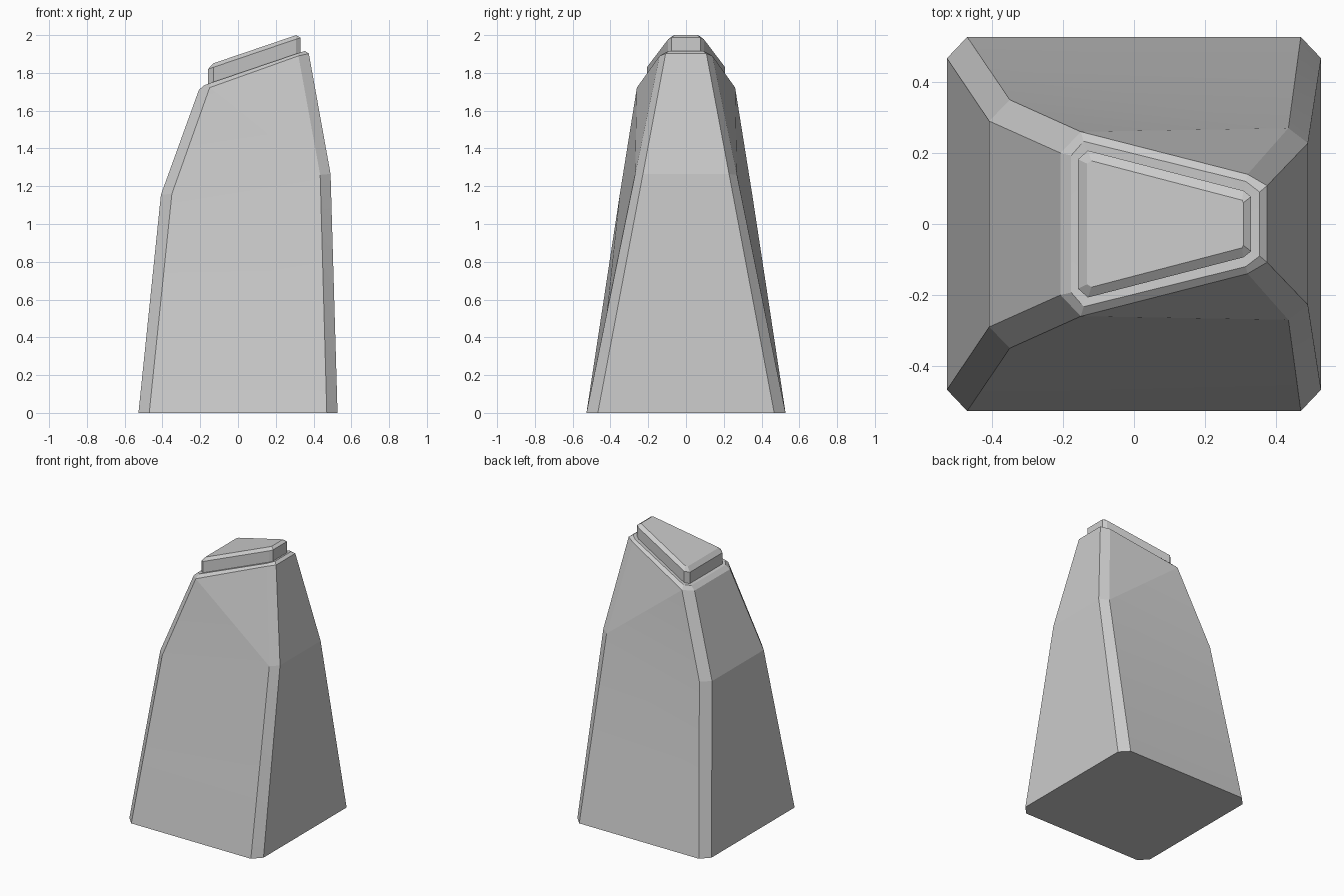
import bpy, bmesh, math
from mathutils import Vector

if "Cube" in bpy.data.objects:
    bpy.data.objects.remove(bpy.data.objects["Cube"])


def slope(x, z0):
    # slanted plane of the top, height z0 at x = -0.15
    return z0 + 0.34 * (x + 0.15)


def half(pts, z0):
    return [Vector((x, y, slope(x, z0))) for x, y in pts]


# half cross-sections (y > 0), left to right, each a quad with chamfered corners
base = [Vector(p) for p in ((-.527, .467, 0), (-.47, .527, 0), (.47, .527, 0), (.527, .467, 0))]
shoulder = [Vector(p) for p in ((-.408, .29, 1.155), (-.35, .35, 1.16), (.435, .27, 1.26), (.49, .228, 1.265))]
rim = [Vector(p) for p in ((-.207, .2, 1.71), (-.15, .26, 1.722), (.32, .14, 1.89), (.375, .108, 1.902))]
low = [a.lerp(b, 0.42) for a, b in zip(base, shoulder)]
rim_top = half([(-.177, .193), (-.142, .233), (.315, .12), (.354, .09)], 1.745)
block = [(-.158, .182), (-.13, .207), (.308, .094), (.33, .077)]
block_low = half(block, 1.743)
block_high = half(block, 1.82)
for p, q in zip(block_high, block):
    p.z = slope(q[0], 1.823)
crown = half([(-.132, .17), (-.12, .178), (.305, .067), (.308, .06)], 1.844)

# stone: loft through mirrored rings
bm = bmesh.new()
rings = []
for h in (base, low, shoulder, rim, rim_top, block_low, block_high, crown):
    pts = h + [Vector((p.x, -p.y, p.z)) for p in reversed(h)]
    rings.append([bm.verts.new(p) for p in pts])
for a, b in zip(rings, rings[1:]):
    for i in range(8):
        j = (i + 1) % 8
        if a is rings[2] and i in (1, 5):
            # long upper sides fold along a diagonal
            r, l = (j, i) if i == 1 else (i, j)
            bm.faces.new((a[l], a[r], b[l]))
            bm.faces.new((a[r], b[r], b[l]))
        else:
            bm.faces.new((a[i], a[j], b[j], b[i]))
bm.faces.new(rings[0])
bm.faces.new(rings[-1])
bmesh.ops.recalc_face_normals(bm, faces=bm.faces[:])

mesh = bpy.data.meshes.new("standing_stone")
bm.to_mesh(mesh)
bm.free()
stone = bpy.data.objects.new("standing_stone", mesh)
bpy.context.collection.objects.link(stone)
bpy.context.view_layer.objects.active = stone
stone.select_set(True)
bpy.ops.object.shade_smooth_by_angle(angle=math.radians(7))
